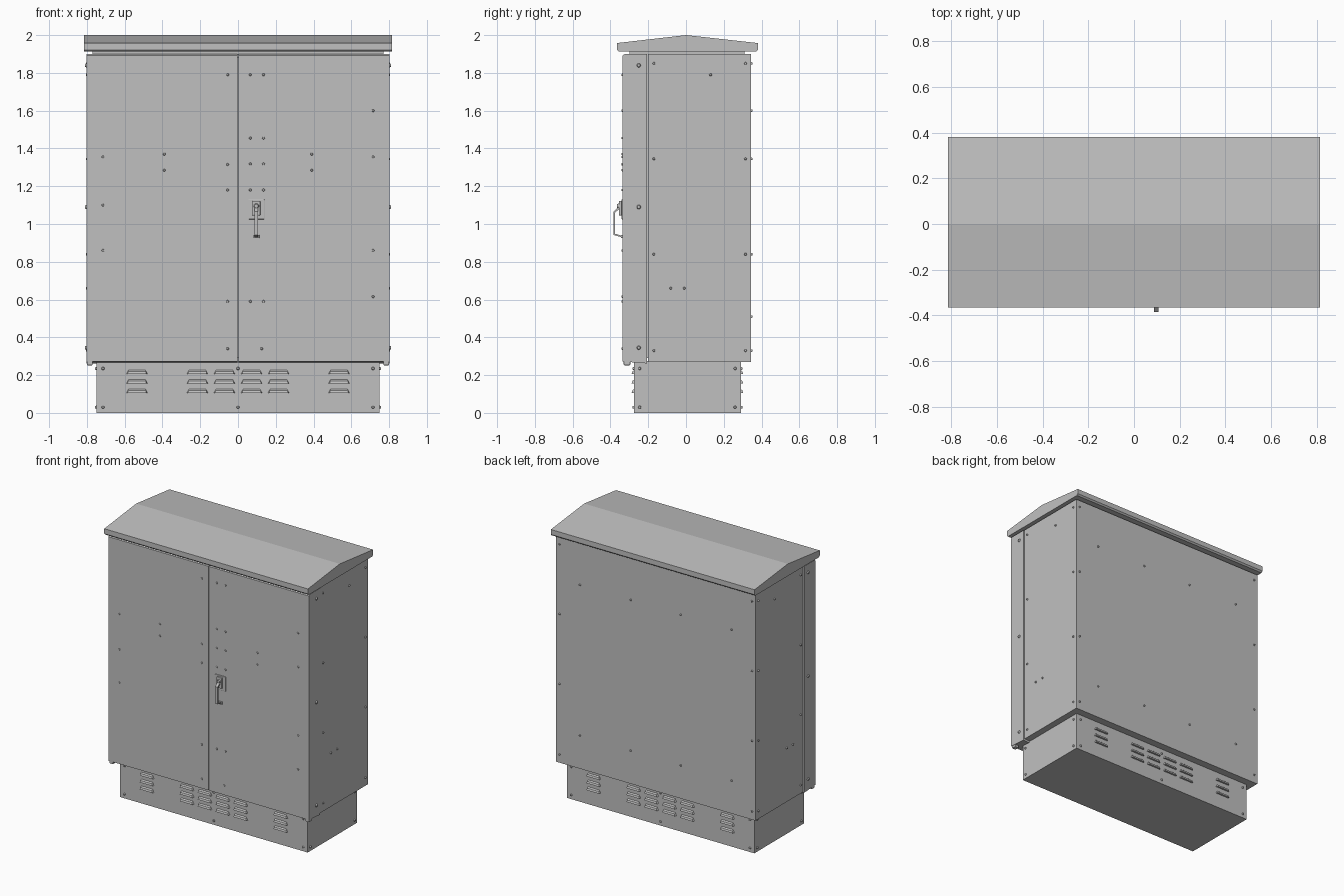
import bpy, bmesh
from mathutils import Matrix, Vector

if "Cube" in bpy.data.objects:
    bpy.data.objects.remove(bpy.data.objects["Cube"])

grey = bpy.data.materials.new("light grey paint")
grey.use_nodes = True
colour = (0.53, 0.53, 0.53, 1)
grey.diffuse_color = colour
grey.node_tree.nodes["Principled BSDF"].inputs["Base Color"].default_value = colour


def finish(name, bm, bevel=0):
    bmesh.ops.recalc_face_normals(bm, faces=bm.faces)
    mesh = bpy.data.meshes.new(name)
    bm.to_mesh(mesh)
    bm.free()
    mesh.materials.append(grey)
    ob = bpy.data.objects.new(name, mesh)
    bpy.context.collection.objects.link(ob)
    if bevel:
        mod = ob.modifiers.new("bevel", "BEVEL")
        mod.width, mod.segments = bevel, 2


def box(name, x, y, z, bevel=0):
    bm = bmesh.new()
    size = Vector((x[1] - x[0], y[1] - y[0], z[1] - z[0]))
    mid = Vector((sum(x), sum(y), sum(z))) / 2
    bmesh.ops.create_cube(bm, size=1, matrix=Matrix.Translation(mid) @ Matrix.Diagonal(size).to_4x4())
    finish(name, bm, bevel)


def prism(name, profile, x0, x1):
    """Extrude a (y, z) profile along x."""
    bm = bmesh.new()
    face = bm.faces.new([bm.verts.new((x0, y, z)) for y, z in profile])
    new = bmesh.ops.extrude_face_region(bm, geom=[face], use_keep_orig=True)["geom"]
    bmesh.ops.translate(bm, vec=(x1 - x0, 0, 0), verts=[v for v in new if isinstance(v, bmesh.types.BMVert)])
    finish(name, bm)


def bolts(name, points, normal, radius, height=0.008):
    """Bolt heads standing on a panel."""
    bm = bmesh.new()
    turn = Vector(normal).to_track_quat("Z", "Y").to_matrix().to_4x4()
    for p in points:
        place = Matrix.Translation(Vector(p) + Vector(normal) * height / 2) @ turn
        bmesh.ops.create_cone(bm, cap_ends=True, segments=12, radius1=radius,
                              radius2=radius * 0.7, depth=height, matrix=place)
    finish(name, bm)


# Main housing
box("plinth", (-0.75, 0.75), (-0.275, 0.29), (0, 0.275))
box("housing", (-0.798, 0.798), (-0.2, 0.345), (0.27, 1.9))
box("roof_neck", (-0.77, 0.77), (-0.3, 0.31), (1.88, 1.93))
prism("roof", [(-0.355, 1.912), (-0.365, 1.922), (-0.365, 1.958), (0, 2), (0.38, 1.958),
               (0.38, 1.922), (0.37, 1.912)], -0.815, 0.815)

# Doors and hinge tabs
for side, s in (("right", -1), ("left", 1)):
    x0, x1 = sorted((s * 0.003, s * 0.802))
    prism(side + "_door", [(-0.335, 0.272), (-0.207, 0.262), (-0.207, 1.9), (-0.325, 1.9),
                           (-0.335, 1.892)], x0, x1)
    x0, x1 = sorted((s * 0.77, s * 0.8))
    box(side + "_hinge_tab", (x0, x1), (-0.33, -0.295), (0.252, 0.275), 0.004)
box("door_seal", (-0.77, 0.77), (-0.21, -0.195), (0.29, 1.88))


# Louvre hoods, sloping outwards
def louvres(name, y, out):
    bm = bmesh.new()
    rings = ((0.045, 0, 0.011), (0.047, 0.009, 0.004), (0.05, 0.013, -0.01), (0.056, 0, -0.01))
    for col in (-0.535, -0.215, -0.072, 0.072, 0.215, 0.535):
        for z in (0.115, 0.165, 0.215):
            ends = [[bm.verts.new((col + s * w, y + out * d, z + h)) for w, d, h in rings] for s in (-1, 1)]
            for end in ends:
                bm.faces.new(end)
            for i in range(4):
                j = (i + 1) % 4
                bm.faces.new((ends[0][i], ends[0][j], ends[1][j], ends[1][i]))
    finish(name, bm)


louvres("front_louvres", -0.275, -1)
louvres("back_louvres", 0.29, 1)

# Door fixings
centre = [(x, z) for x in (0.065, 0.135) for z in (1.79, 1.455, 1.318, 1.18, 0.59)]
centre += [(-0.055, z) for z in (1.79, 1.315, 1.18, 0.59, 0.34)] + [(0.125, 0.34)]
outer = [(s * x, z) for s in (-1, 1) for x, z in ((0.715, 1.355), (0.715, 0.86), (0.39, 1.37), (0.39, 1.285))]
outer += [(0.715, 1.6), (0.715, 0.615), (-0.715, 1.1)]
bolts("door_bolts", [(x, -0.335, z) for x, z in centre + outer], (0, -1, 0), 0.007, 0.006)

# Side fixings
rows = (1.85, 1.345, 0.84, 0.33)
for side, s in (("right", -1), ("left", 1)):
    n = (s, 0, 0)
    bolts(side + "_flange_bolts", [(s * 0.802, -0.25, z) for z in (1.84, 1.09, 0.345)], n, 0.011)
    pts = [(y, z) for y in (-0.17, 0.315) for z in rows] + [(0.13, 1.79), (-0.08, 0.66), (-0.01, 0.66)]
    bolts(side + "_housing_bolts", [(s * 0.798, y, z) for y, z in pts], n, 0.007)
    bolts(side + "_plinth_bolts", [(s * 0.75, y, z) for y in (-0.245, 0.26) for z in (0.03, 0.235)], n, 0.008)

# Back and plinth fixings
back = [(x, z) for x in (-0.77, 0.77) for z in rows]
back += [(x, z) for x in (-0.607, -0.2, 0.2, 0.607) for z in (1.6, 0.51)]
bolts("back_bolts", [(x, 0.345, z) for x, z in back], (0, 1, 0), 0.007)
for name, y, n in (("front", -0.275, -1), ("back", 0.29, 1)):
    bolts(name + "_plinth_bolts", [(x, y, z) for x in (-0.715, 0, 0.715) for z in (0.03, 0.235)], (0, n, 0), 0.008)

# Swing handle with its escutcheon, lock and bent lever
box("handle_plate", (0.055, 0.14), (-0.342, -0.333), (1.025, 1.13), 0.003)
box("handle_housing", (0.076, 0.118), (-0.356, -0.34), (1.045, 1.122), 0.004)
bolts("handle_lock", [(0.097, -0.356, 1.095)], (0, -1, 0), 0.014)
prism("handle_lever", [(-0.35, 1.095), (-0.385, 1.065), (-0.385, 0.942), (-0.34, 0.93), (-0.338, 0.937),
                       (-0.377, 0.949), (-0.377, 1.06), (-0.35, 1.082)], 0.087, 0.107)
box("handle_grip_end", (0.081, 0.113), (-0.345, -0.335), (0.925, 0.943), 0.002)
